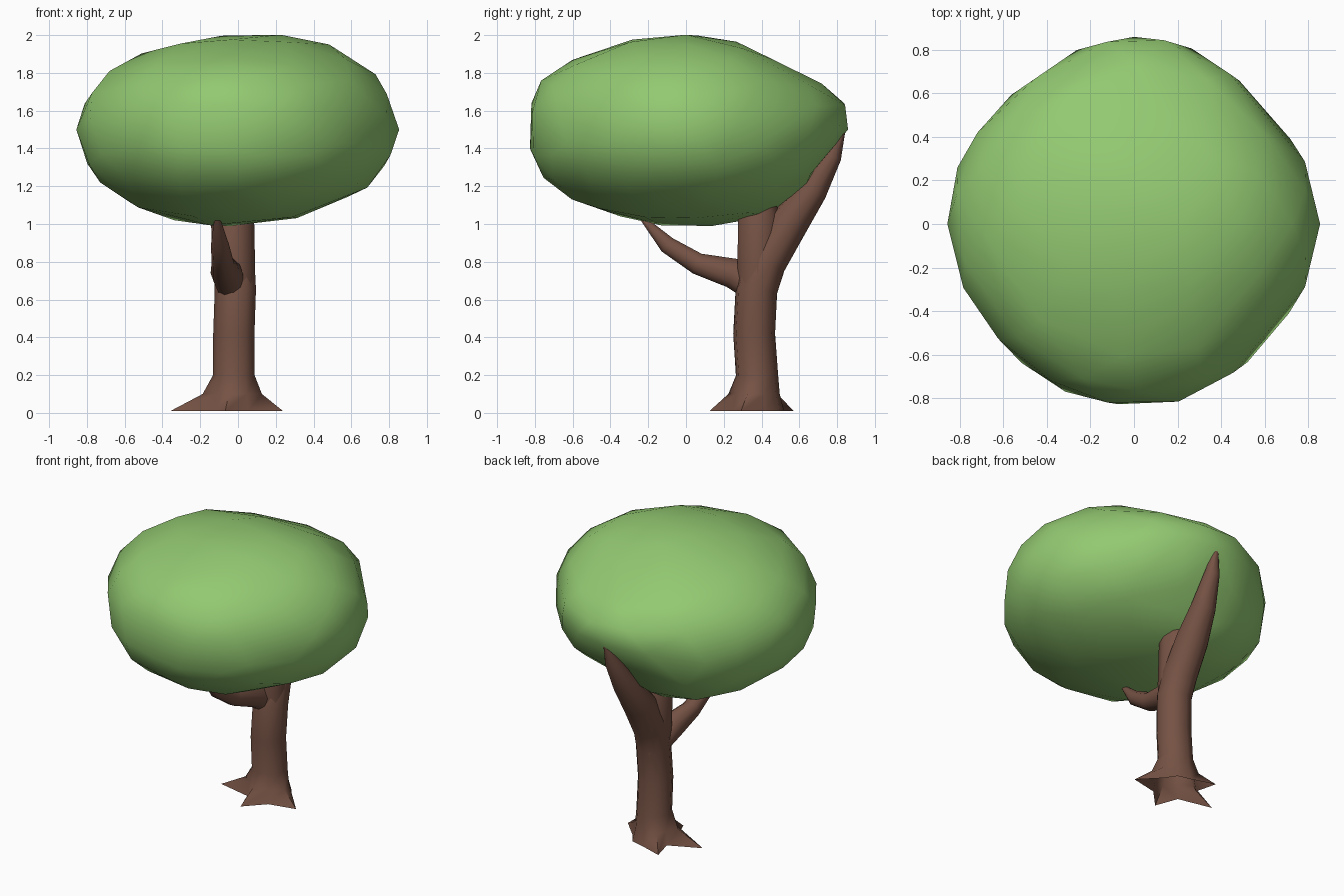
import bpy
import bmesh
from math import radians, cos, sin
from mathutils import Vector

cube = bpy.data.objects.get("Cube")
if cube:
    bpy.data.objects.remove(cube, do_unlink=True)


def make_material(name, rgb):
    mat = bpy.data.materials.new(name)
    mat.use_nodes = True
    mat.diffuse_color = (*rgb, 1)
    mat.node_tree.nodes["Principled BSDF"].inputs["Base Color"].default_value = (*rgb, 1)
    return mat


def add_object(name, bm, mat, angle):
    """Turn a bmesh into a smooth shaded object."""
    bmesh.ops.recalc_face_normals(bm, faces=bm.faces)
    mesh = bpy.data.meshes.new(name)
    bm.to_mesh(mesh)
    bm.free()
    mesh.materials.append(mat)
    obj = bpy.data.objects.new(name, mesh)
    bpy.context.collection.objects.link(obj)
    bpy.ops.object.select_all(action="DESELECT")
    obj.select_set(True)
    bpy.context.view_layer.objects.active = obj
    bpy.ops.object.shade_smooth_by_angle(angle=radians(angle))
    return obj


def limb(name, path, mat, spokes):
    """Loft rings along (x, y, z, radius, flare), open at the start.

    Spokes are (angle, root length)."""
    bm = bmesh.new()
    points = [Vector(p[:3]) for p in path]
    side = Vector((1, 0, 0))
    rings = []
    for i, (p, step) in enumerate(zip(points, path)):
        radius, flare = step[3:]
        tangent = points[min(i + 1, len(points) - 1)] - points[max(i - 1, 0)]
        if flare:
            tangent = Vector((0, 0, 1))
        across = tangent.cross(side).normalized()
        ring = []
        for angle, length in spokes:
            a = radians(angle)
            r = radius + flare * (length - radius)
            ring.append(bm.verts.new(p + r * (cos(a) * side + sin(a) * across)))
        rings.append(ring)
    n = len(spokes)
    for low, high in zip(rings, rings[1:]):
        for k in range(n):
            j = (k + 1) % n
            bm.faces.new((low[k], low[j], high[j], high[k]))
    bm.faces.new(rings[-1])
    return add_object(name, bm, mat, 70)


bark = make_material("brown bark", (0.18, 0.085, 0.058))
leaf = make_material("leaf green", (0.29, 0.58, 0.165))

# Trunk flaring into four pointed roots and bending back into the rear branch
root_spokes = [(-17, 0.27), (22, 0.14), (57, 0.15), (95, 0.15), (130, 0.26),
               (158, 0.14), (187, 0.34), (222, 0.14), (259, 0.25), (302, 0.14)]
trunk_path = [(-0.02, 0.37, 0.01, 0.12, 1),
              (-0.02, 0.37, 0.1, 0.12, 0.22), (-0.02, 0.375, 0.2, 0.113, 0),
              (-0.02, 0.36, 0.42, 0.112, 0), (-0.012, 0.372, 0.65, 0.112, 0),
              (-0.02, 0.42, 0.8, 0.112, 0), (-0.02, 0.54, 1.0, 0.105, 0),
              (-0.005, 0.67, 1.18, 0.08, 0), (0.015, 0.775, 1.36, 0.05, 0),
              (0.03, 0.83, 1.5, 0.015, 0)]
limb("trunk_and_rear_branch", trunk_path, bark, root_spokes)

# Upright main stem and the forward branch, both starting inside the trunk
round_spokes = [(k * 36, 0) for k in range(10)]
stem_path = [(-0.015, 0.37, 0.5, 0.095, 0), (-0.02, 0.378, 0.75, 0.111, 0),
             (-0.03, 0.385, 1.05, 0.115, 0), (-0.03, 0.4, 1.2, 0.06, 0)]
limb("upper_stem", stem_path, bark, round_spokes)
front_path = [(-0.035, 0.38, 0.64, 0.07, 0), (-0.06, 0.25, 0.74, 0.085, 0),
              (-0.08, 0.06, 0.79, 0.06, 0), (-0.095, -0.1, 0.89, 0.048, 0),
              (-0.11, -0.23, 1.03, 0.015, 0)]
limb("front_branch", front_path, bark, round_spokes)

# Canopy: a flattened ball with a few soft bulges and dents
bulges = [((0.5, 0, 0.88), 0.07), ((-0.5, -0.1, -0.87), 0.03),
          ((0, -0.9, 0.43), 0.06), ((0, -0.92, -0.4), 0.04),
          ((0, -1, 0), -0.06), ((0, -0.4, -0.9), 0.03),
          ((0, 0.97, 0.25), 0.08), ((-0.38, 0.59, -0.86), 0.11),
          ((0, 0.72, 0.69), -0.1), ((0, 0.9, -0.42), -0.11),
          ((0.72, 0.62, 0), -0.06), ((0.75, -0.6, 0), -0.05),
          ((-0.75, -0.6, 0), -0.05), ((-0.65, 0.75, 0), -0.05)]
bm = bmesh.new()
bmesh.ops.create_icosphere(bm, subdivisions=3, radius=1)
for v in bm.verts:
    d = v.co.normalized()
    scale = 1 + sum(amount * max(0, d.dot(Vector(c).normalized())) ** 10
                    for c, amount in bulges)
    v.co = Vector((0.86 * d.x, 0.85 * d.y, 0.495 * d.z)) * scale + Vector((0, 0, 1.5))
canopy = add_object("canopy", bm, leaf, 80)
thin = canopy.modifiers.new("fewer_faces", "DECIMATE")
thin.ratio = 0.6
